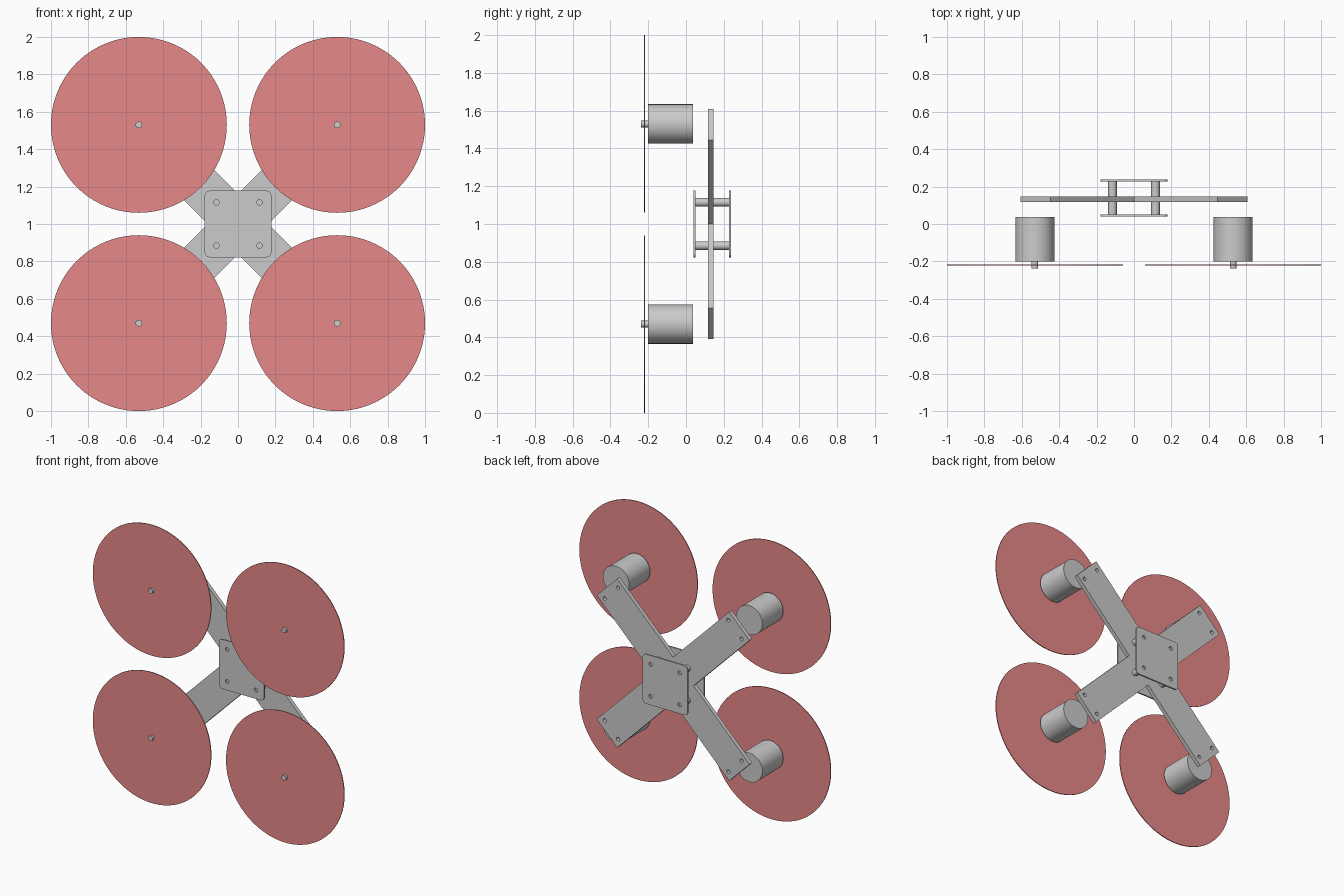
import bpy, bmesh
from math import radians, sin, cos, pi, sqrt
from mathutils import Vector

if "Cube" in bpy.data.objects:
    bpy.data.objects.remove(bpy.data.objects["Cube"])

CZ = 1.0  # height of the hub centre


def circle(x, y, r, n=24):
    return [(x + r * cos(2 * pi * i / n), y + r * sin(2 * pi * i / n)) for i in range(n)]


def rounded_square(h, r, n=6):
    pts = []
    for k, (sx, sy) in enumerate([(1, 1), (-1, 1), (-1, -1), (1, -1)]):
        for i in range(n + 1):
            a = (k + i / n) * pi / 2
            pts.append((sx * (h - r) + r * cos(a), sy * (h - r) + r * sin(a)))
    return pts


def sheet(name, loops, y0, y1):
    """Flat part cut from outline and hole loops, upright between y0 and y1."""
    cu = bpy.data.curves.new(name, 'CURVE')
    cu.dimensions = '2D'
    cu.fill_mode = 'BOTH'
    cu.extrude = (y1 - y0) / 2
    for loop in loops:
        s = cu.splines.new('POLY')
        s.points.add(len(loop) - 1)
        for p, (x, y) in zip(s.points, loop):
            p.co = (x, y, 0, 1)
        s.use_cyclic_u = True
    ob = bpy.data.objects.new(name, cu)
    bpy.context.collection.objects.link(ob)
    ob.location = (0, (y0 + y1) / 2, CZ)
    ob.rotation_euler = (radians(90), 0, 0)
    bpy.ops.object.select_all(action='DESELECT')
    ob.select_set(True)
    bpy.context.view_layer.objects.active = ob
    bpy.ops.object.convert(target='MESH')
    ob = bpy.context.object
    bm = bmesh.new()
    bm.from_mesh(ob.data)
    bmesh.ops.remove_doubles(bm, verts=bm.verts, dist=1e-5)
    bmesh.ops.recalc_face_normals(bm, faces=bm.faces)
    bm.to_mesh(ob.data)
    bm.free()
    bpy.ops.object.shade_smooth_by_angle(angle=radians(30))
    return ob


def rod(name, x, z, r, y0, y1, n=48, mat=None):
    """Cylinder lying along y."""
    bpy.ops.mesh.primitive_cylinder_add(vertices=n, radius=r, depth=y1 - y0,
                                        location=(x, (y0 + y1) / 2, CZ + z),
                                        rotation=(radians(90), 0, 0))
    ob = bpy.context.object
    ob.name = name
    bpy.ops.object.shade_smooth_by_angle(angle=radians(30))
    if mat:
        ob.data.materials.append(mat)
    return ob


red = bpy.data.materials.new("propeller_red")
red.diffuse_color = (0.8, 0.25, 0.25, 1)
red.use_nodes = True
red.node_tree.nodes["Principled BSDF"].inputs["Base Color"].default_value = red.diffuse_color

# X-shaped arm plate with two holes at each arm end
L, W = 0.745, 0.115
outline, holes = [], []
for k in range(4):
    a = pi / 4 + k * pi / 2
    u, v = Vector((cos(a), sin(a))), Vector((-sin(a), cos(a)))
    outline += [tuple(u * L - v * W), tuple(u * L + v * W), tuple(u * W + v * W)]
    for s in (-1, 1):
        c = u * (L - 0.05) + v * s * 0.075
        holes.append(circle(c.x, c.y, 0.013))
sheet("cross_arms", [outline] + holes, 0.117, 0.146)

# Hub plates with screw holes
corners = [(sx, sz) for sx in (-1, 1) for sz in (-1, 1)]
screw_holes = [circle(sx * 0.115, sz * 0.115, 0.014) for sx, sz in corners]
for name, y0, y1 in (("front_hub_plate", 0.040, 0.051), ("back_hub_plate", 0.227, 0.238)):
    sheet(name, [rounded_square(0.178, 0.025)] + screw_holes, y0, y1)

# Standoffs, motors, shafts and propeller discs at the four corners
for sx, sz in corners:
    tag = ("right" if sx > 0 else "left") + ("_upper" if sz > 0 else "_lower")
    rod("standoff_" + tag, sx * 0.115, sz * 0.115, 0.023, 0.051, 0.227, 32)
    x, z = sx * 0.53, sz * 0.53
    rod("motor_" + tag, x, z, 0.104, -0.2, 0.038, 64)
    rod("motor_shaft_" + tag, x, z, 0.018, -0.238, -0.2, 32)
    rod("propeller_disc_" + tag, x, z, 0.47, -0.222, -0.216, 96, red)
